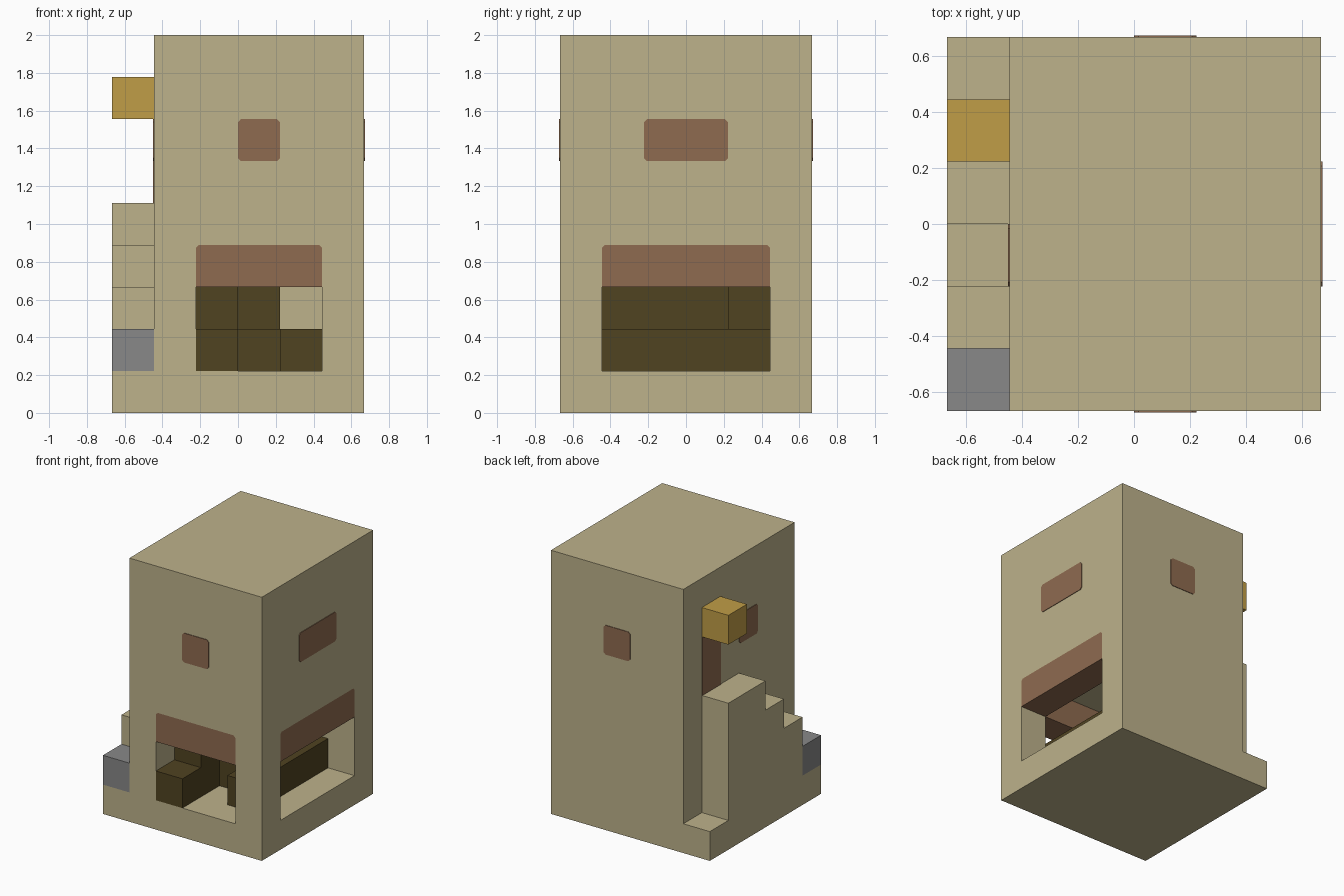
import bpy
import bmesh
from mathutils import Vector

old = bpy.data.objects.get("Cube")
if old:
    bpy.data.objects.remove(old, do_unlink=True)

U = 2 / 9      # one building block
HALF = 3       # half the plan width, in blocks
PAINT = 0.02   # thickness of painted plates, in blocks
CUT = 0.07     # clipped panel corner, in blocks


def linear(c):
    c /= 255
    return c / 12.92 if c <= 0.04045 else ((c + 0.055) / 1.055) ** 2.4


def material(name, *rgb):
    m = bpy.data.materials.new(name)
    m.use_nodes = True
    col = [linear(c) for c in rgb] + [1]
    m.diffuse_color = col
    m.node_tree.nodes["Principled BSDF"].inputs["Base Color"].default_value = col
    return m


sand = material("sandstone", 189, 178, 139)
clay = material("clay brown", 143, 107, 80)
wood = material("dark wood", 80, 67, 33)
gold = material("lamp gold", 192, 157, 71)
grey = material("stone grey", 136, 136, 136)


def extrude(name, profile, axis, start, end, mat):
    """Extrude a profile (horizontal, height), in blocks, along x or y."""
    bm = bmesh.new()

    def place(a, z, d):
        x, y = (d, a) if axis == "x" else (a, d)
        return Vector((x - HALF, y - HALF, z)) * U

    face = bm.faces.new([bm.verts.new(place(a, z, start)) for a, z in profile])
    moved = bmesh.ops.extrude_face_region(bm, geom=[face])["geom"]
    shift = place(0, 0, end) - place(0, 0, start)
    bmesh.ops.translate(bm, vec=shift,
                        verts=[v for v in moved if isinstance(v, bmesh.types.BMVert)])
    bmesh.ops.recalc_face_normals(bm, faces=bm.faces)
    me = bpy.data.meshes.new(name)
    bm.to_mesh(me)
    bm.free()
    me.materials.append(mat)
    ob = bpy.data.objects.new(name, me)
    bpy.context.collection.objects.link(ob)
    return ob


def panel(name, axis, a, z, depth, mat, top=0, bottom=0):
    """Rectangle with optional clipped top and bottom corners, extruded."""
    (a0, a1), (z0, z1) = a, z
    pts = []
    for p, q, zz, c, s in ((a0, a1, z0, bottom, 1), (a1, a0, z1, top, -1)):
        if c:
            pts += [(p, zz + s * c), (p + s * c, zz), (q - s * c, zz), (q, zz + s * c)]
        else:
            pts += [(p, zz), (q, zz)]
    return extrude(name, pts, axis, *depth, mat)


def block(name, x, y, z, mat):
    return panel(name, "y", x, z, y, mat)


# Tower with a low plinth ledge along one side
tower = extrude("tower", [(0, 0), (6, 0), (6, 9), (1, 9), (1, 1), (0, 1)],
                "y", 0, 6, sand)

# Hollow ground floor room with openings on two sides
cutters = [
    block("room_cutter", (2, 5), (1, 5), (1, 4), sand),
    panel("front_cutter", "y", (2, 5), (1, 4), (-0.5, 1.5), sand, top=CUT),
    panel("side_cutter", "x", (1, 5), (1, 4), (4.5, 6.5), sand, top=CUT),
]
bpy.context.view_layer.objects.active = tower
for c in cutters:
    c.hide_render = True
    mod = tower.modifiers.new(c.name, "BOOLEAN")
    mod.operation = "DIFFERENCE"
    mod.solver = "EXACT"
    mod.object = c
    bpy.ops.object.modifier_apply(modifier=mod.name)
for c in cutters:
    bpy.data.objects.remove(c, do_unlink=True)

# Lintels above the openings
panel("front_lintel", "y", (2, 5), (3, 4), (0, 1), clay, top=CUT)
panel("side_lintel", "x", (1, 5), (3, 4), (5, 6), clay, top=CUT)

# Painted upper windows and door
for name, axis, a, face, out in (
        ("front_window", "y", (3, 4), 0, -1),
        ("back_window", "y", (3, 4), 6, 1),
        ("left_window", "x", (2, 4), 6, 1),
        ("stair_window", "x", (2, 3), 1, -1)):
    panel(name, axis, a, (6, 7), (face, face + out * PAINT), clay, CUT, CUT)
panel("door", "x", (4, 5), (5, 7), (1, 1 - PAINT), clay)

# Outside stair, first step and lamp over the door
extrude("stair", [(1, 1), (5, 1), (5, 5), (3, 5), (3, 4), (2, 4), (2, 3), (1, 3)],
        "x", 0, 1, sand)
block("first_step", (0, 1), (0, 1), (1, 2), grey)
block("lamp", (0, 1), (4, 5), (7, 8), gold)

# Wooden counters inside the room
block("front_counter", (2, 3), (0, 5), (1, 2), wood)
block("middle_counter", (3, 4), (2, 5), (1, 2), wood)
block("side_counter", (4, 5), (1, 5), (1, 2), wood)
block("wall_shelf", (2, 3), (1, 5), (2, 3), wood)
block("back_shelf", (3, 4), (4, 5), (2, 3), wood)
